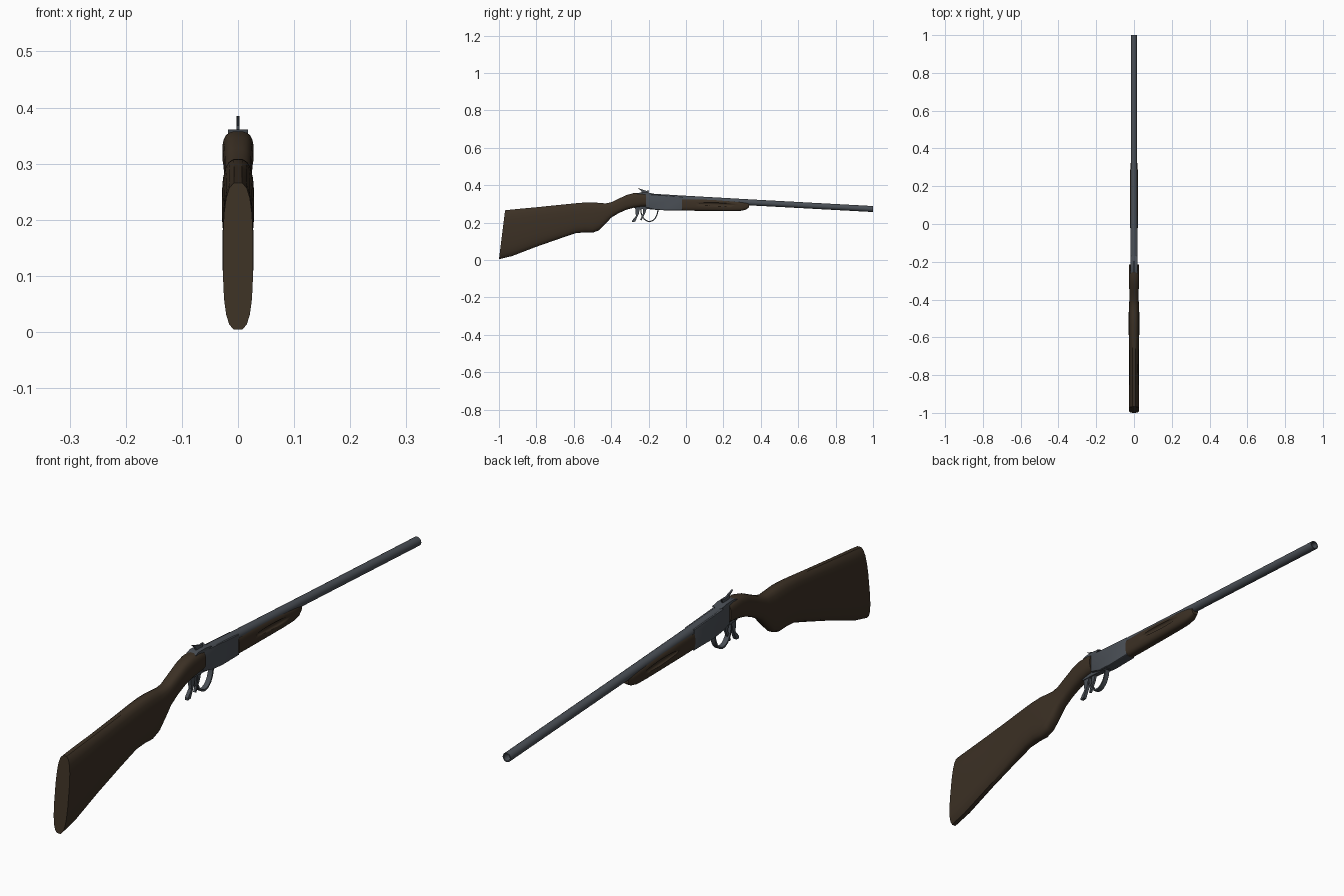
import bpy, bmesh, math
from mathutils import Vector

if "Cube" in bpy.data.objects:
    bpy.data.objects.remove(bpy.data.objects["Cube"])


def mat(name, c):
    m = bpy.data.materials.new(name)
    m.diffuse_color = (*c, 1)
    m.use_nodes = True
    m.node_tree.nodes["Principled BSDF"].inputs["Base Color"].default_value = m.diffuse_color
    return m


WOOD = mat("dark walnut", (0.045, 0.030, 0.018))
STEEL = mat("blued steel", (0.068, 0.078, 0.092))


def finish(name, bm, m, angle=35):
    bmesh.ops.recalc_face_normals(bm, faces=bm.faces)
    me = bpy.data.meshes.new(name)
    bm.to_mesh(me)
    bm.free()
    ob = bpy.data.objects.new(name, me)
    bpy.context.collection.objects.link(ob)
    me.materials.append(m)
    bpy.ops.object.select_all(action='DESELECT')
    ob.select_set(True)
    bpy.context.view_layer.objects.active = ob
    bpy.ops.object.shade_smooth_by_angle(angle=math.radians(angle))
    return ob


def skin(bm, rings):
    n = len(rings[0])
    vs = [[bm.verts.new(p) for p in r] for r in rings]
    for a, b in zip(vs, vs[1:]):
        for i in range(n):
            bm.faces.new((a[i], a[(i + 1) % n], b[(i + 1) % n], b[i]))
    bm.faces.new(vs[0])
    bm.faces.new(vs[-1])


def loft(name, rows, m, power=0.7, n=20):
    """rows: y top, z top, y bottom, z bottom, half width"""
    rings = []
    for yt, zt, yb, zb, w in rows:
        ring = []
        for i in range(n):
            a = math.tau * (i + 0.5) / n
            c, s = math.cos(a), math.sin(a)
            t = 0.5 + 0.5 * math.copysign(abs(s) ** power, s)
            ring.append((w * math.copysign(abs(c) ** power, c),
                         yb + (yt - yb) * t, zb + (zt - zb) * t))
        rings.append(ring)
    bm = bmesh.new()
    skin(bm, rings)
    return finish(name, bm, m)


def plate(name, pts, w, m, bevel=0.0):
    """side profile in y,z extruded across x"""
    bm = bmesh.new()
    skin(bm, [[(x, y, z) for y, z in pts] for x in (-w, w)])
    if bevel:
        edges = [e for e in bm.edges if abs(e.verts[0].co.x - e.verts[1].co.x) < 1e-6]
        bmesh.ops.bevel(bm, geom=edges, offset=bevel, segments=2, affect='EDGES', profile=0.5)
    return finish(name, bm, m)


def tube(name, stations, m, n=16):
    """stations: y, z, radius along the bore"""
    bm = bmesh.new()
    skin(bm, [[(r * math.cos(math.tau * i / n), y, z + r * math.sin(math.tau * i / n))
               for i in range(n)] for y, z, r in stations])
    return finish(name, bm, m)


# butt stock with pistol grip
loft("stock", [
    (-0.967, 0.267, -1.0, 0.003, 0.027), (-0.92, 0.272, -0.93, 0.020, 0.0275),
    (-0.80, 0.283, -0.80, 0.070, 0.026), (-0.68, 0.295, -0.68, 0.112, 0.026),
    (-0.59, 0.304, -0.59, 0.143, 0.028), (-0.54, 0.308, -0.54, 0.147, 0.029),
    (-0.50, 0.309, -0.50, 0.145, 0.029), (-0.465, 0.306, -0.465, 0.158, 0.028),
    (-0.43, 0.303, -0.43, 0.193, 0.026), (-0.40, 0.309, -0.40, 0.226, 0.025),
    (-0.36, 0.328, -0.36, 0.250, 0.025), (-0.32, 0.347, -0.32, 0.268, 0.026),
    (-0.28, 0.358, -0.28, 0.279, 0.028), (-0.24, 0.358, -0.24, 0.285, 0.028),
    (-0.215, 0.354, -0.215, 0.287, 0.026)], WOOD)

# fore-end with a finger groove cut on each side
fore = loft("fore_end", [
    (-0.022, 0.332, -0.022, 0.264, 0.021), (0.05, 0.331, 0.05, 0.263, 0.022),
    (0.15, 0.326, 0.15, 0.262, 0.022), (0.24, 0.319, 0.24, 0.261, 0.021),
    (0.29, 0.314, 0.29, 0.262, 0.020), (0.32, 0.310, 0.32, 0.269, 0.018),
    (0.338, 0.307, 0.338, 0.281, 0.013)], WOOD, 0.65)
for side in (-1, 1):
    bm = bmesh.new()
    bmesh.ops.create_uvsphere(bm, u_segments=16, v_segments=10, radius=1)
    for v in bm.verts:
        v.co = Vector((side * 0.024 + v.co.x * 0.009, 0.17 + v.co.y * 0.105,
                       0.297 - v.co.y * 0.004 + v.co.z * 0.010))
    cutter = finish("groove_cutter", bm, WOOD)
    bpy.ops.object.select_all(action='DESELECT')
    bpy.context.view_layer.objects.active = fore
    mod = fore.modifiers.new("groove", 'BOOLEAN')
    mod.operation, mod.solver, mod.object = 'DIFFERENCE', 'EXACT', cutter
    bpy.ops.object.modifier_apply(modifier=mod.name)
    bpy.data.objects.remove(cutter)

# barrel, slightly tapered, with a recessed bore
tube("barrel", [(-0.215, 0.338, 0.0185), (0.0, 0.326, 0.0175), (0.4, 0.305, 0.016),
                (1.0, 0.2725, 0.016), (1.0, 0.2725, 0.012), (0.93, 0.2765, 0.012)], STEEL)

# receiver, top plate and lower tang
plate("receiver", [(-0.218, 0.352), (-0.02, 0.338), (-0.02, 0.265), (-0.12, 0.266),
                   (-0.17, 0.270), (-0.218, 0.283)], 0.0185, STEEL, 0.003)
plate("top_plate", [(-0.262, 0.355), (-0.245, 0.361), (-0.2, 0.360), (-0.17, 0.354),
                    (-0.2, 0.345), (-0.25, 0.345)], 0.018, STEEL)
plate("lower_tang", [(-0.285, 0.284), (-0.2, 0.292), (-0.14, 0.275), (-0.14, 0.266),
                     (-0.2, 0.272), (-0.27, 0.275)], 0.009, STEEL)

# hammer, trigger and opening lever
plate("hammer", [(-0.258, 0.385), (-0.235, 0.377), (-0.212, 0.370), (-0.196, 0.372),
                 (-0.205, 0.355), (-0.235, 0.352), (-0.238, 0.368)], 0.003, STEEL)
plate("trigger", [(-0.232, 0.285), (-0.208, 0.285), (-0.216, 0.255), (-0.238, 0.212),
                  (-0.245, 0.215), (-0.229, 0.25)], 0.004, STEEL)
plate("opening_lever", [(-0.272, 0.28), (-0.245, 0.28), (-0.253, 0.245), (-0.272, 0.205),
                        (-0.288, 0.203), (-0.288, 0.211), (-0.268, 0.235)], 0.006, STEEL)

# trigger guard bow
rings = []
for k in range(17):
    a = math.pi * k / 16
    d = Vector((0, -math.cos(a), -math.sin(a)))
    c = Vector((0, -0.196 + 0.046 * d.y, 0.272 + 0.066 * d.z))
    rings.append([c + d * o + Vector((x, 0, 0))
                  for x, o in ((-0.009, -0.003), (0.009, -0.003), (0.009, 0.003), (-0.009, 0.003))])
bm = bmesh.new()
skin(bm, rings)
finish("trigger_guard", bm, STEEL)
